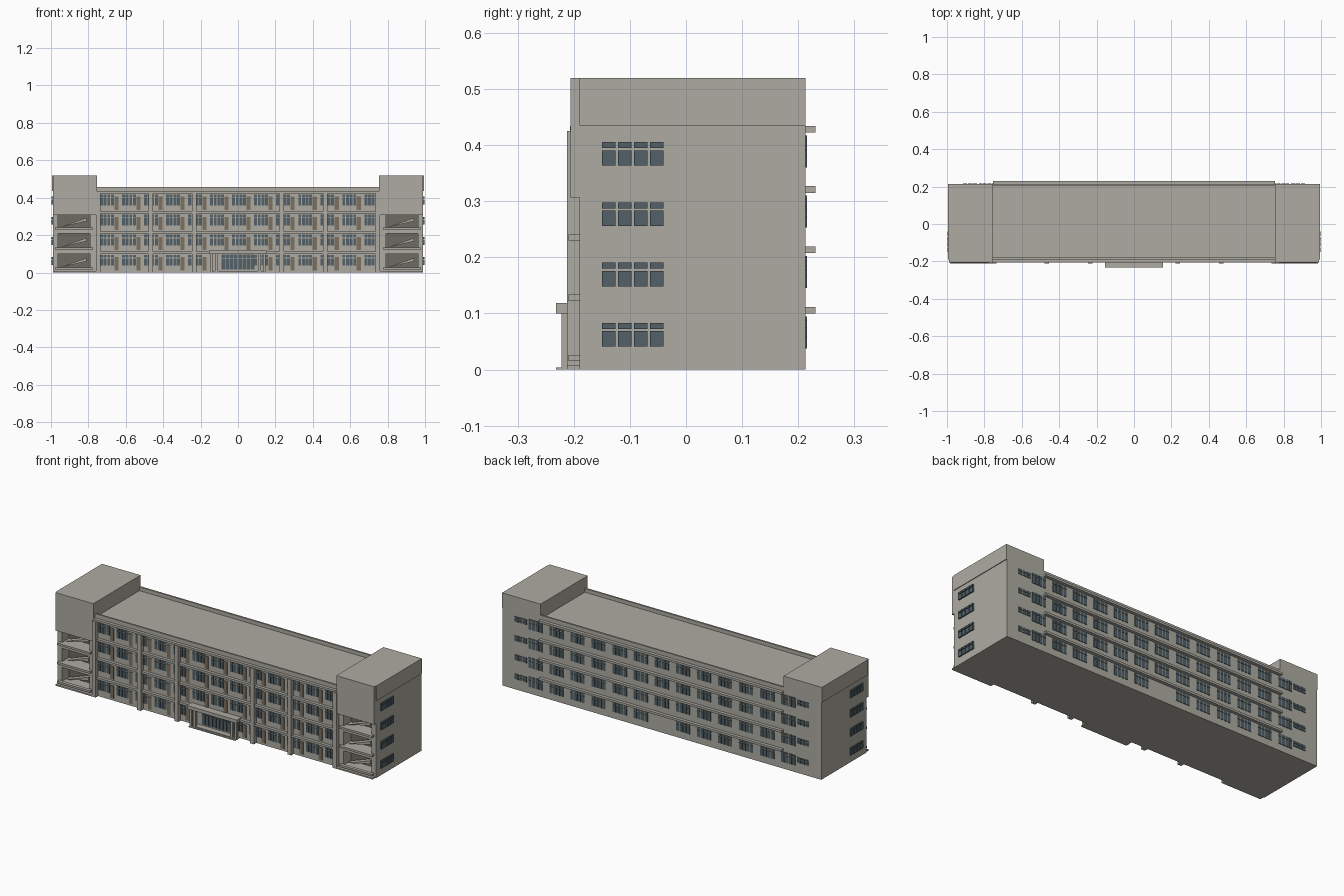
import bpy, bmesh
from mathutils import Matrix, Vector

if "Cube" in bpy.data.objects:
    bpy.data.objects.remove(bpy.data.objects["Cube"])


def material(name, rgb):
    m = bpy.data.materials.new(name)
    m.use_nodes = True
    m.diffuse_color = (*rgb, 1)
    m.node_tree.nodes["Principled BSDF"].inputs["Base Color"].default_value = (*rgb, 1)
    return m


WALL = material("warm grey wall", (0.42, 0.41, 0.36))
GLASS = material("blue grey glass", (0.085, 0.12, 0.135))
DOOR = material("brown door", (0.20, 0.165, 0.12))
SHADE = material("dark stairwell", (0.155, 0.145, 0.12))


def part(name, mat, boxes):
    """One object made of boxes, each given as (x0, x1, y0, y1, z0, z1)."""
    bm = bmesh.new()
    for x0, x1, y0, y1, z0, z1 in boxes:
        mid = Vector((x0 + x1, y0 + y1, z0 + z1)) / 2
        size = (abs(x1 - x0), abs(y1 - y0), abs(z1 - z0), 1)
        bmesh.ops.create_cube(bm, size=1, matrix=Matrix.Translation(mid) @ Matrix.Diagonal(size))
    me = bpy.data.meshes.new(name)
    bm.to_mesh(me)
    bm.free()
    me.materials.append(mat)
    ob = bpy.data.objects.new(name, me)
    bpy.context.collection.objects.link(ob)
    return ob


def panes(a0, a1, z0, z1, cols, split=0.7, gap=0.004):
    """Rectangles (a0, a1, z0, z1) of a window with tall lower and short upper panes."""
    out = []
    step = (a1 - a0 + gap) / cols
    zs = z0 + (z1 - z0) * split
    for i in range(cols):
        a = a0 + i * step
        out += [(a, a + step - gap, z0, zs - gap / 2), (a, a + step - gap, zs + gap / 2, z1)]
    return out


def mirrored(boxes):
    return boxes + [(-b[1], -b[0], *b[2:]) for b in boxes]


FLOOR = 0.1075
FLOORS = [i * FLOOR for i in range(4)]
FRONT, BACK, WING, END = -0.19, 0.213, 0.755, 0.99

# Main block with roof parapets
part("main_block", WALL, [(-WING, WING, FRONT, BACK, 0, 0.437)])
part("roof_parapet", WALL, [(-WING, WING, FRONT, FRONT + 0.01, 0.437, 0.458),
                            (-WING, WING, BACK - 0.01, BACK, 0.437, 0.458)])

# Floor ledges along front and back
part("front_ledges", WALL, [(-WING, WING, -0.207, FRONT, z + 0.1, z + 0.112) for z in FLOORS])
part("back_ledges", WALL, [(-WING, WING, BACK, 0.231, z + 0.1, z + 0.112) for z in FLOORS])

# Full height front columns
part("front_columns", WALL, mirrored([(x - 0.012, x + 0.012, -0.212, FRONT, 0, 0.425)
                                      for x in (0.235, 0.467, 0.748)]))

# End towers: solid core, open stairwell front, projecting upper storey
OPEN0, OPEN1, DEEP = 0.79, 0.962, -0.12
tower = [(WING, END, DEEP, BACK, 0, 0.52),
         (OPEN1, END, FRONT, DEEP, 0, 0.52),
         (WING, OPEN0, FRONT, DEEP, 0, 0.52),
         (OPEN0, OPEN1, FRONT, DEEP, 0.307, 0.52),
         (OPEN0, OPEN1, FRONT, DEEP, 0, 0.022)]
tower += [(OPEN0, OPEN1, FRONT, DEEP, z - 0.007, z + 0.025) for z in FLOORS[1:3]]
part("end_towers", WALL, mirrored(tower))
part("tower_front_panels", WALL, mirrored([(WING, END, -0.206, FRONT, 0.307, 0.52)]))
part("tower_side_bands", WALL, mirrored([(END, END + 0.004, FRONT, BACK, 0.435, 0.52)]))
part("tower_balcony_rails", WALL, mirrored([(0.775, 0.978, -0.209, FRONT, z + 0.015, z + 0.026)
                                            for z in FLOORS[:3]]))
part("tower_base_plinth", WALL, mirrored([(0.74, 0.985, -0.212, FRONT, 0, 0.008)]))
part("stairwell_back", SHADE, mirrored([(OPEN0, OPEN1, DEEP - 0.005, DEEP, z + 0.02, z + 0.1)
                                        for z in FLOORS[:3]]))

# Stair flights inside the towers, rising towards +x, as wedge profiles
def stair_flight(name, x0, x1, z):
    bm = bmesh.new()
    profile = [(x0, z + 0.027), (x1, z + 0.06), (x1, z + 0.078)]
    face = bm.faces.new([bm.verts.new((x, -0.17, h)) for x, h in profile])
    ext = bmesh.ops.extrude_face_region(bm, geom=[face])
    bmesh.ops.translate(bm, vec=(0, 0.035, 0),
                        verts=[v for v in ext["geom"] if isinstance(v, bmesh.types.BMVert)])
    bmesh.ops.recalc_face_normals(bm, faces=bm.faces)
    me = bpy.data.meshes.new(name)
    bm.to_mesh(me)
    bm.free()
    me.materials.append(WALL)
    bpy.context.collection.objects.link(bpy.data.objects.new(name, me))


for z in FLOORS[:3]:
    stair_flight("left_stair_flight", OPEN0 + 0.01, OPEN1 - 0.02, z)
    stair_flight("right_stair_flight", -OPEN1 + 0.01, -OPEN0 - 0.02, z)

# Front windows and doors: a repeating room unit
front_glass, doors = [], []
PITCH = 0.1178
for z in FLOORS:
    for k in range(13):
        door = -0.65 + k * PITCH
        if z == 0 and abs(door - 0.03) < 0.12:
            continue
        x0, x1 = door - 0.088, door - 0.014
        front_glass += [(a, b, FRONT - 0.003, FRONT, c, d)
                        for a, b, c, d in panes(x0, x1, z + 0.037, z + 0.095, 4)]
        if k < 12:
            doors.append((door - 0.011, door + 0.011, FRONT - 0.003, FRONT, z + 0.012, z + 0.083))
part("front_windows", GLASS, front_glass)
part("front_doors", DOOR, doors)

# Back windows, with shorter ones on the towers
back_glass = []
for z in FLOORS:
    for k in range(-6, 7):
        if k == 0 and z == 0:
            continue
        x = k * 0.131
        back_glass += [(a, b, BACK, BACK + 0.003, c, d)
                       for a, b, c, d in panes(x - 0.043, x + 0.043, z + 0.038, z + 0.095, 4)]
    small = [(a, b, BACK, BACK + 0.003, c, d)
             for a, b, c, d in panes(0.84, 0.915, z + 0.058, z + 0.088, 3, 0.5)]
    back_glass += mirrored(small)
part("back_windows", GLASS, back_glass)

# Side windows
side_glass = [(END, END + 0.007, a, b, c, d) for z in FLOORS
              for a, b, c, d in panes(-0.15, -0.04, z + 0.041, z + 0.083, 4)]
part("side_windows", GLASS, mirrored(side_glass))

# Entrance: glazed doors, canopy on pillars, steps
part("entrance_glass", GLASS, [(a, b, FRONT - 0.004, FRONT, c, d)
                               for a, b, c, d in panes(-0.088, 0.088, 0.016, 0.097, 8, 0.72, 0.003)])
part("entrance_canopy", WALL, [(-0.155, 0.155, -0.232, FRONT, 0.1, 0.119)])
part("entrance_pillars", WALL, mirrored([(0.108, 0.122, -0.222, -0.21, 0, 0.1),
                                         (0.135, 0.147, -0.222, -0.21, 0, 0.1)]))
part("entrance_steps", WALL, [(-0.145, 0.145, -0.232, FRONT, 0, 0.004),
                              (-0.13, 0.13, -0.222, FRONT, 0.004, 0.009)])
